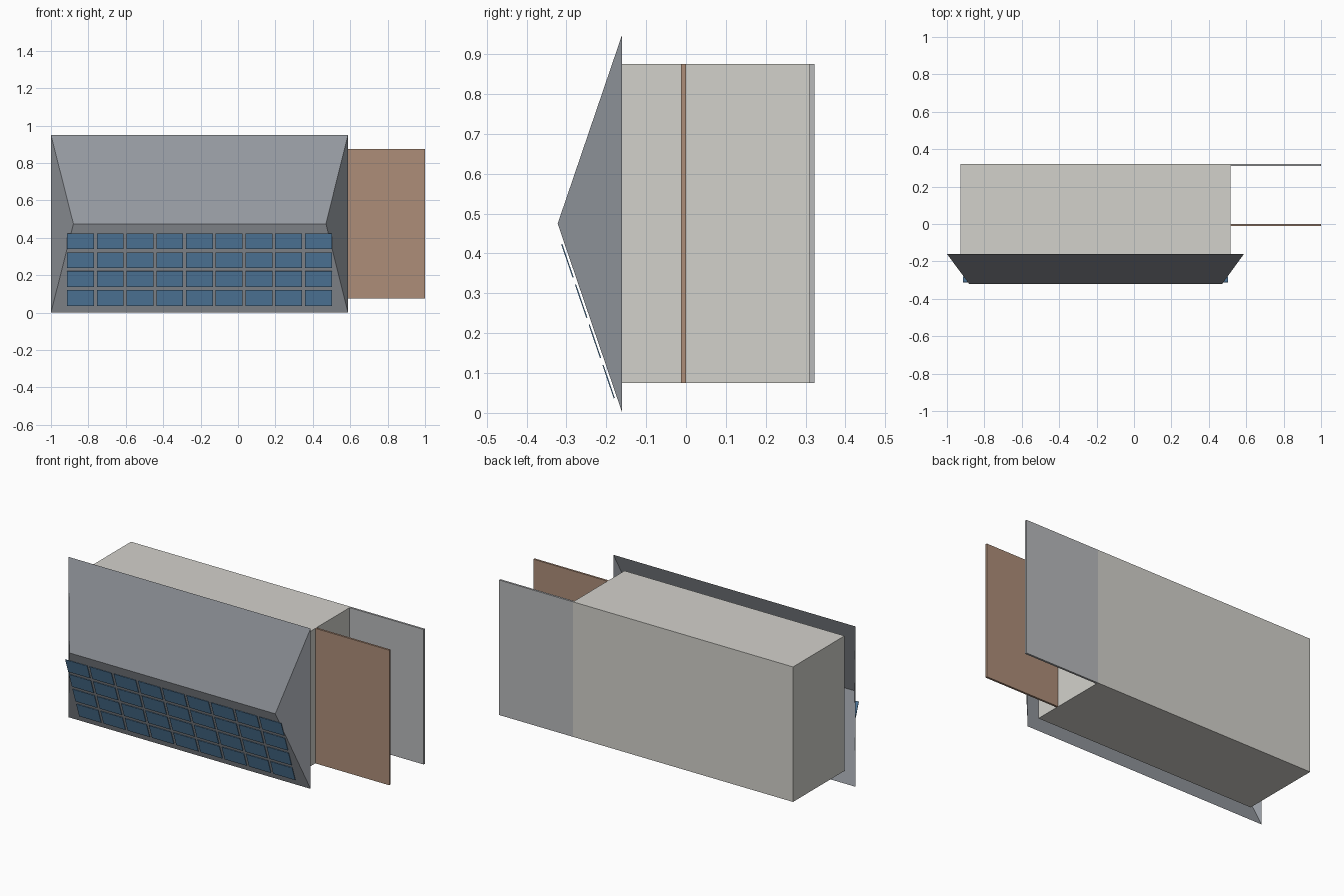
import bpy, bmesh, math
from mathutils import Matrix, Vector

if "Cube" in bpy.data.objects:
    bpy.data.objects.remove(bpy.data.objects["Cube"])


def material(name, rgb):
    m = bpy.data.materials.new(name)
    m.diffuse_color = (*rgb, 1)
    m.use_nodes = True
    m.node_tree.nodes["Principled BSDF"].inputs["Base Color"].default_value = m.diffuse_color
    return m


def finish(name, bm, mat):
    mesh = bpy.data.meshes.new(name)
    bm.to_mesh(mesh)
    bm.free()
    mesh.materials.append(mat)
    obj = bpy.data.objects.new(name, mesh)
    bpy.context.collection.objects.link(obj)
    return obj


def box(name, x, y, z, mat):
    bm = bmesh.new()
    size = Matrix.Diagonal((x[1] - x[0], y[1] - y[0], z[1] - z[0], 1))
    centre = Vector((sum(x) / 2, sum(y) / 2, sum(z) / 2))
    bmesh.ops.create_cube(bm, size=1, matrix=Matrix.Translation(centre) @ size)
    return finish(name, bm, mat)


wall_mat = material("wall", (0.65, 0.64, 0.60))
paving_mat = material("paving", (0.48, 0.49, 0.50))
fence_mat = material("fence_wood", (0.42, 0.27, 0.19))
roof_mat = material("roof_slate", (0.30, 0.32, 0.35))
panel_mat = material("solar_blue", (0.10, 0.24, 0.42))

# House body, with paving and fence beside it (house lies on its side)
Z = (0.075, 0.875)
box("house_body", (-0.927, 0.515), (-0.16, 0.322), Z, wall_mat)
box("paving_slab", (0.515, 1.0), (0.31, 0.322), Z, paving_mat)
box("fence", (0.515, 1.0), (-0.012, 0.0), Z, fence_mat)

# Hip roof: open shell of four slopes
EAVE_Y, RIDGE_Y, TOP, RIDGE_Z = -0.16, -0.322, 0.95, 0.475
bm = bmesh.new()
a, b, c, d, e, f = [bm.verts.new(p) for p in (
    (-1, EAVE_Y, 0), (0.588, EAVE_Y, 0), (0.588, EAVE_Y, TOP), (-1, EAVE_Y, TOP),
    (-0.88, RIDGE_Y, RIDGE_Z), (0.47, RIDGE_Y, RIDGE_Z))]
for face in ((a, b, f, e), (c, d, e, f), (b, c, f), (d, a, e)):
    bm.faces.new(face)
finish("hip_roof", bm, roof_mat)

# Solar panels: grid of thin tiles floating just above the lower slope
tilt = math.atan2(EAVE_Y - RIDGE_Y, RIDGE_Z)
normal = Vector((0, -math.cos(tilt), -math.sin(tilt)))
for row in range(4):
    for col in range(9):
        x = -0.842 + col * 0.159
        z = 0.081 + row * 0.101
        y = EAVE_Y - z * math.tan(tilt)
        bm = bmesh.new()
        place = (Matrix.Translation(Vector((x, y, z)) + normal * 0.007)
                 @ Matrix.Rotation(tilt, 4, 'X')
                 @ Matrix.Diagonal((0.144, 0.003, 0.088, 1)))
        bmesh.ops.create_cube(bm, size=1, matrix=place)
        finish(f"solar_panel_{row}_{col}", bm, panel_mat)
